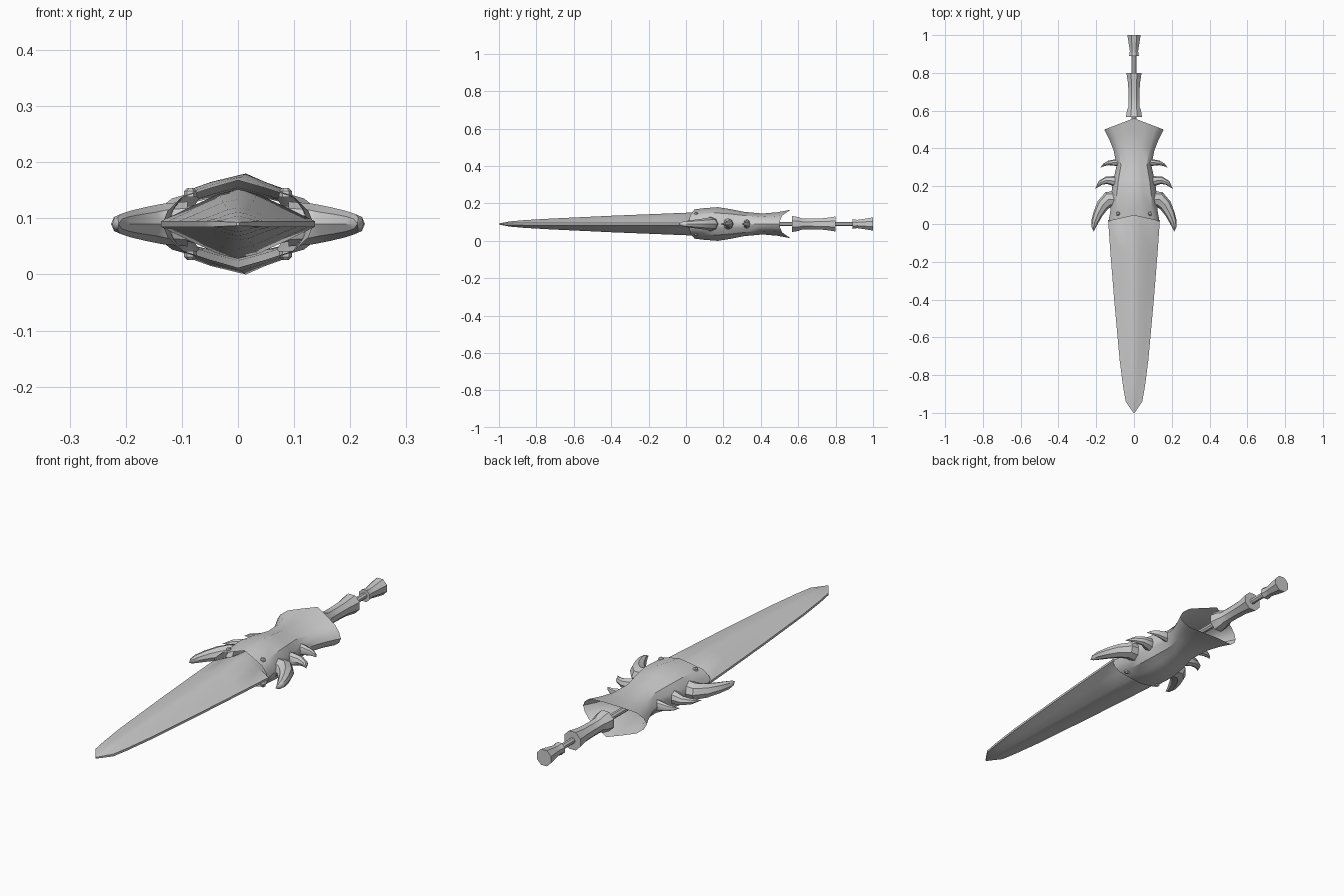
import bpy, bmesh, math
from mathutils import Vector

if "Cube" in bpy.data.objects:
    bpy.data.objects.remove(bpy.data.objects["Cube"])

ZC = 0.09  # height of the sword's centre plane
steel = bpy.data.materials.new("grey_steel")
steel.diffuse_color = (0.6, 0.6, 0.6, 1)
steel.use_nodes = True
steel.node_tree.nodes["Principled BSDF"].inputs["Base Color"].default_value = steel.diffuse_color


def loft(name, rings, cap_start=True, cap_end=True, angle=35):
    """Skin closed rings of points; a ring with one point makes a tip."""
    bm = bmesh.new()
    vr = [[bm.verts.new(p) for p in r] for r in rings]
    for a, b in zip(vr, vr[1:]):
        n = max(len(a), len(b))
        for i in range(n):
            j = (i + 1) % n
            if len(a) == 1:
                bm.faces.new((a[0], b[j], b[i]))
            elif len(b) == 1:
                bm.faces.new((a[i], a[j], b[0]))
            else:
                bm.faces.new((a[i], a[j], b[j], b[i]))
    for cap, ring in ((cap_start, vr[0]), (cap_end, vr[-1])):
        if cap and len(ring) > 2:
            bm.faces.new(ring)
    bmesh.ops.recalc_face_normals(bm, faces=bm.faces)
    me = bpy.data.meshes.new(name)
    bm.to_mesh(me)
    bm.free()
    me.materials.append(steel)
    ob = bpy.data.objects.new(name, me)
    bpy.context.collection.objects.link(ob)
    bpy.ops.object.select_all(action='DESELECT')
    ob.select_set(True)
    bpy.context.view_layer.objects.active = ob
    bpy.ops.object.shade_smooth_by_angle(angle=math.radians(angle))
    return ob


def mirrored_ring(quarter):
    """quarter: (x, y, z) from the side edge to the centre ridge; mirrored in x and z."""
    top = quarter + [(-x, y, z) for x, y, z in quarter[-2::-1]]
    bottom = [(x, y, -z) for x, y, z in top[::-1]]
    return [(x, y, z + ZC) for x, y, z in top + bottom if True]


# Blade: (y, half width, half height)
rings = []
for y, w, h in [(-1, .003, .003), (-.94, .044, .014), (-.86, .058, .021),
                (-.72, .076, .029), (-.4, .105, .044), (-.15, .125, .054),
                (.02, .137, .061), (.035, .115, .062), (.12, .09, .06)]:
    e = min(.005, h)
    rings.append(mirrored_ring([(w, y, e), (.62 * w, y, max(e, .5 * h)),
                                (.25 * w, y, max(e, .88 * h)), (0, y, h)]))
loft("blade", rings, angle=30)

# Guard: open shell, (y at edge, y at ridge, half width, half height, shoulder height)
rings = []
for ye, yc, w, h, s, ridge in [
        (.015, .045, .135, .078, .60, 0), (.07, .09, .125, .084, .64, .006),
        (.15, .17, .122, .09, .66, .014), (.23, .235, .11, .08, .68, .008),
        (.31, .31, .092, .065, .70, 0), (.39, .41, .108, .056, .68, 0),
        (.45, .49, .132, .063, .64, 0), (.50, .56, .157, .076, .60, 0)]:
    half = []
    for k, f in ((1, 0), (.93, .3), (.75, s), (.4, .5 * (1 + s)), (0, 1)):
        half.append((k * w, ye + (yc - ye) * (1 - k), f * h))
    top = half + [(-x, y, z) for x, y, z in half[-2::-1]]
    top[4] = (ridge, yc, h)
    ring = top + [(x, y, -z) for x, y, z in top[-2:0:-1]]
    rings.append([(x, y, z + ZC) for x, y, z in ring])
loft("guard_shell", rings, False, False)


def horn(name, path, side):
    """Curved spike through (x, y, half width, half thickness) stations."""
    rings = []
    for i, (x, y, r, t) in enumerate(path):
        a, b = path[max(i - 1, 0)], path[min(i + 1, len(path) - 1)]
        d = Vector((b[0] - a[0], b[1] - a[1])).normalized()
        if i == len(path) - 1:
            rings.append([(side * x, y, ZC)])
            continue
        ring = []
        for k in range(8):
            c = math.cos(k * math.pi / 4) * r
            s = math.sin(k * math.pi / 4) * t
            ring.append((side * (x - d.y * c), y + d.x * c, ZC + s))
        rings.append(ring)
    loft(name, rings, angle=40)


# Three pairs of claw-like horns, shrinking toward the handle
for side, label in ((1, "right"), (-1, "left")):
    horn("large_horn_" + label, [(.09, .13, .045, .04), (.135, .13, .042, .036),
         (.165, .10, .034, .030), (.19, .055, .026, .024), (.208, .01, .019, .018),
         (.214, -.02, .010, .012), (.213, -.04, 0, 0)], side)
    horn("middle_horn_" + label, [(.07, .215, .03, .035), (.11, .228, .026, .028),
         (.145, .232, .020, .020), (.178, .218, .013, .013), (.207, .185, 0, 0)], side)
    horn("small_horn_" + label, [(.06, .325, .022, .028), (.10, .325, .017, .022),
         (.135, .323, .012, .015), (.16, .313, .007, .009), (.178, .298, 0, 0)], side)
    # Small studs on both faces of the guard
    for up in (1, -1):
        stud = []
        for r, h in ((.012, .048), (.011, .059), (.006, .064)):
            stud.append([(side * .085 + r * math.cos(k * math.pi / 3),
                          .055 + r * math.sin(k * math.pi / 3), ZC + up * h)
                         for k in range(6)])
        loft("stud_%s_%s" % (label, "top" if up > 0 else "bottom"), stud)


def turned(name, profile, sides=8):
    """Turned part along y from (y, radius) pairs."""
    loft(name, [[(r * math.cos((k + .5) * math.tau / sides) / math.cos(math.pi / sides), y,
                  ZC + r * math.sin((k + .5) * math.tau / sides) / math.cos(math.pi / sides))
                 for k in range(sides)] for y, r in profile])


# Handle
turned("handle_rod", [(.30, .012), (.92, .012)])
turned("grip", [(.567, .043), (.605, .036), (.62, .029), (.68, .029), (.74, .031), (.80, .040)])
turned("pommel", [(.89, .026), (.915, .022), (.93, .024), (1.0, .035)])
